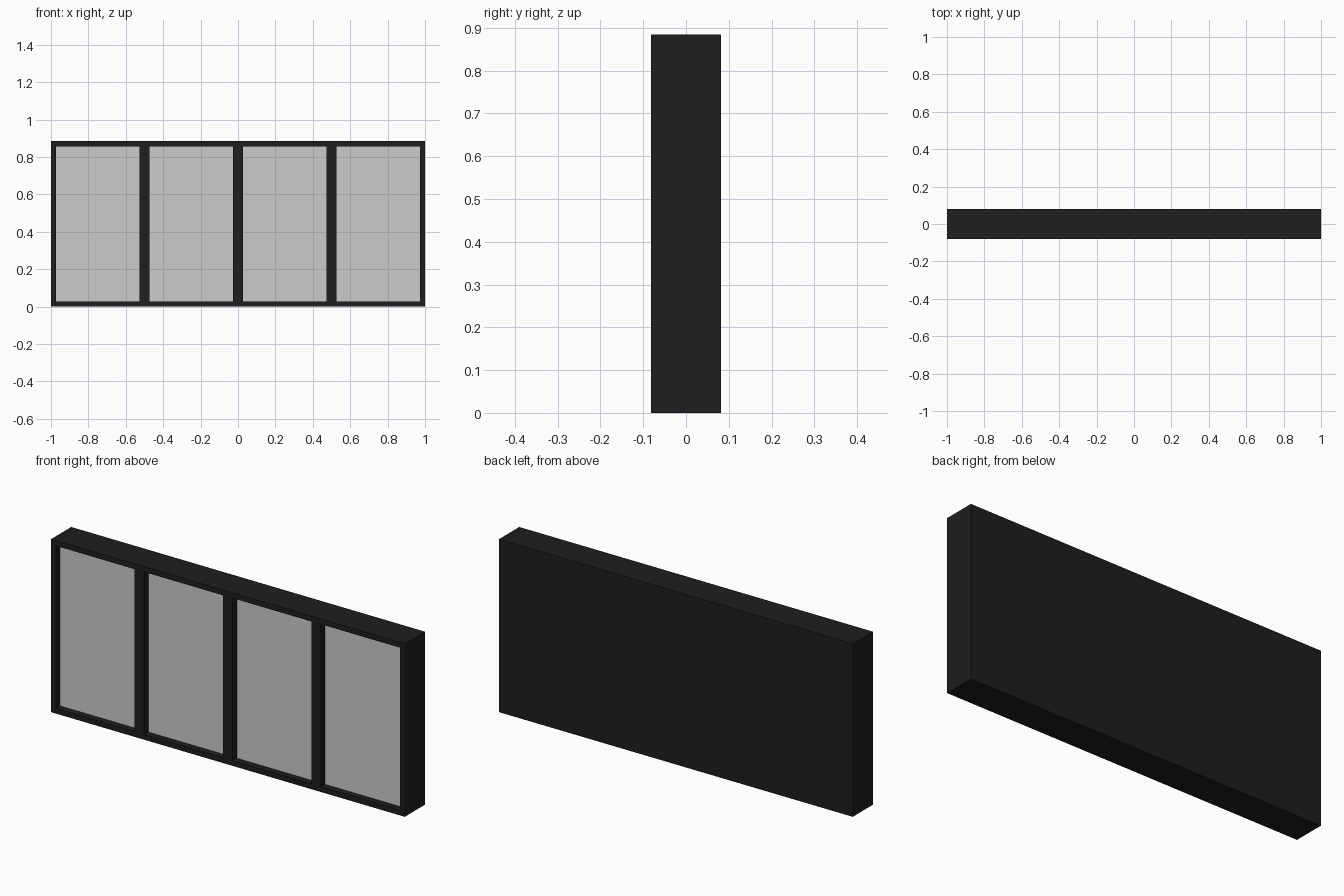
import bpy

if "Cube" in bpy.data.objects:
    bpy.data.objects.remove(bpy.data.objects["Cube"])

W, D, H = 2.0, 0.163, 0.884   # overall size
BAYS = 4
BORDER = 0.027                # frame width around each pane
RECESS = 0.033                # pane depth behind the frame front
FRONT = -D / 2
BAY_W = W / BAYS


def material(name, value):
    m = bpy.data.materials.new(name)
    m.diffuse_color = (value, value, value, 1)
    m.use_nodes = True
    m.node_tree.nodes["Principled BSDF"].inputs["Base Color"].default_value = m.diffuse_color
    return m


dark = material("dark_frame", 0.013)


def box(name, x0, x1, y0, y1, z0, z1, mat=None):
    bpy.ops.mesh.primitive_cube_add(
        size=1, location=((x0 + x1) / 2, (y0 + y1) / 2, (z0 + z1) / 2))
    o = bpy.context.object
    o.name = name
    o.scale = (x1 - x0, y1 - y0, z1 - z0)
    bpy.ops.object.transform_apply(location=False, rotation=False, scale=True)
    if mat:
        o.data.materials.append(mat)
    return o


# solid back slab, behind the panes
pane_y = FRONT + RECESS
box("back_body", -W / 2, W / 2, pane_y + 0.01, D / 2, 0, H, dark)

# top and bottom rails
box("bottom_rail", -W / 2, W / 2, FRONT, pane_y + 0.01, 0, BORDER, dark)
box("top_rail", -W / 2, W / 2, FRONT, pane_y + 0.01, H - BORDER, H, dark)

# outer stiles and double-width dividers
for i in range(BAYS + 1):
    x = -W / 2 + i * BAY_W
    box(f"stile_{i + 1}", max(x - BORDER, -W / 2), min(x + BORDER, W / 2),
        FRONT, pane_y + 0.01, BORDER, H - BORDER, dark)

# grey recessed panes
for i in range(BAYS):
    x = -W / 2 + i * BAY_W
    box(f"pane_{i + 1}", x + BORDER, x + BAY_W - BORDER,
        pane_y, pane_y + 0.01, BORDER, H - BORDER)
